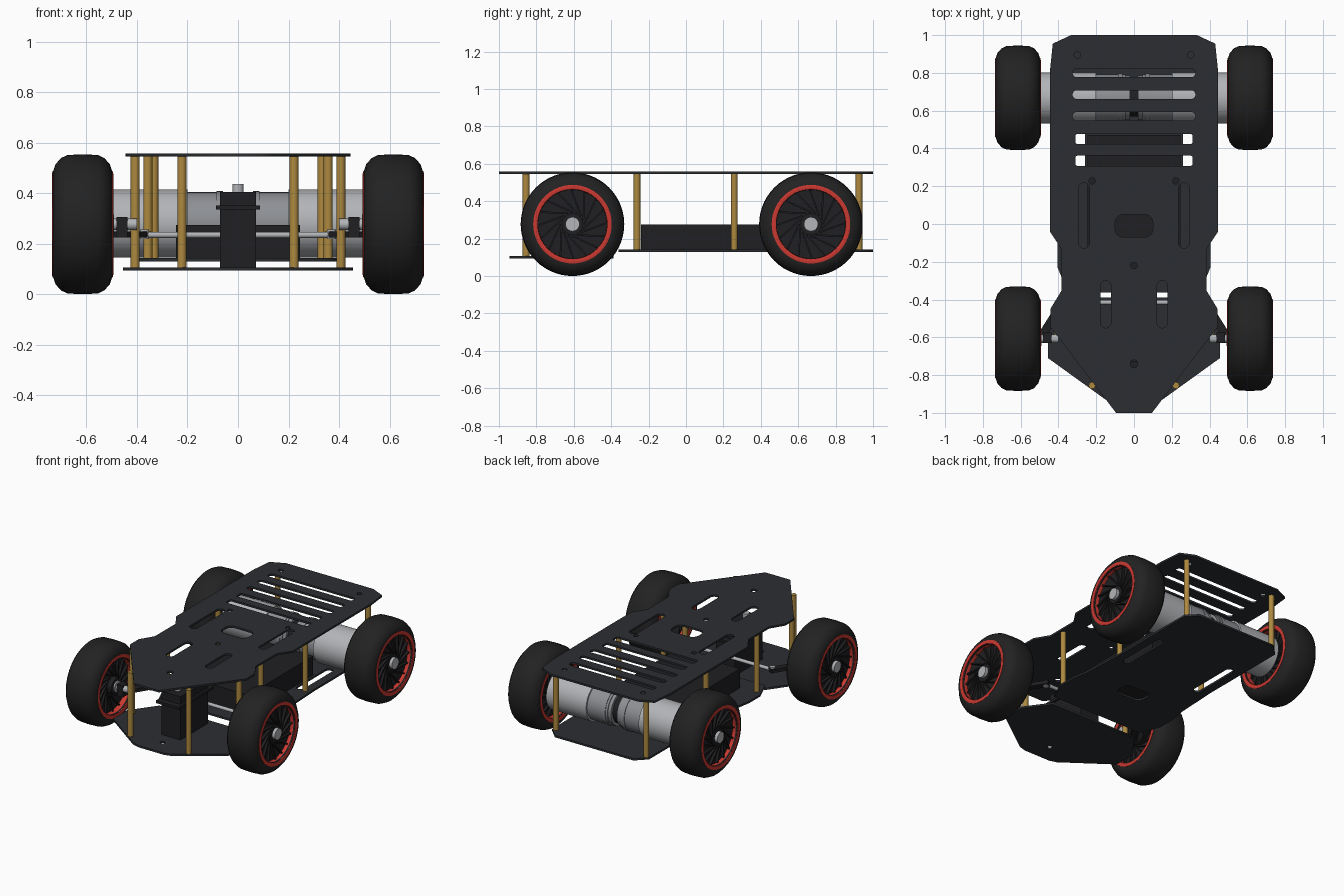
import bpy, bmesh, math
from mathutils import Vector, Matrix

if "Cube" in bpy.data.objects:
    bpy.data.objects.remove(bpy.data.objects["Cube"])


def mat(name, r, g, b):
    m = bpy.data.materials.new(name)
    m.diffuse_color = (r, g, b, 1)
    m.use_nodes = True
    m.node_tree.nodes["Principled BSDF"].inputs["Base Color"].default_value = m.diffuse_color
    return m


PLATE = mat("plate_black", .024, .027, .031)
RUBBER = mat("rubber", .016, .016, .016)
DARK = mat("dark_plastic", .014, .014, .016)
RED = mat("red", .6, .04, .03)
BRASS = mat("brass", .42, .25, .05)
STEEL = mat("steel", .45, .46, .48)
CAN = mat("motor_can", .27, .28, .3)


def finish(ob, m, smooth=True):
    ob.data.materials.clear()
    ob.data.materials.append(m)
    bpy.ops.object.select_all(action='DESELECT')
    ob.select_set(True)
    bpy.context.view_layer.objects.active = ob
    if smooth:
        bpy.ops.object.shade_smooth_by_angle(angle=math.radians(35))
    return ob


def from_bm(name, bm, m):
    bmesh.ops.recalc_face_normals(bm, faces=bm.faces)
    me = bpy.data.meshes.new(name)
    bm.to_mesh(me)
    bm.free()
    ob = bpy.data.objects.new(name, me)
    bpy.context.collection.objects.link(ob)
    return finish(ob, m)


def box(name, lo, hi, m):
    lo, hi = Vector(lo), Vector(hi)
    bm = bmesh.new()
    bmesh.ops.create_cube(bm, size=1, matrix=Matrix.Translation((lo + hi) / 2)
                          @ Matrix.Diagonal((*(hi - lo), 1)))
    return from_bm(name, bm, m)


def rod(name, a, b, r, m, n=24):
    a, b = Vector(a), Vector(b)
    rot = Vector((0, 0, 1)).rotation_difference(b - a).to_matrix().to_4x4()
    bm = bmesh.new()
    bmesh.ops.create_cone(bm, cap_ends=True, segments=n, radius1=r, radius2=r,
                          depth=(b - a).length, matrix=Matrix.Translation((a + b) / 2) @ rot)
    return from_bm(name, bm, m)


def lathe(name, profile, loc, m, n=48):
    """Closed (x, radius) profile spun about the x axis."""
    bm = bmesh.new()
    rings = []
    for i in range(n):
        t = 2 * math.pi * i / n
        rings.append([bm.verts.new((loc[0] + x, loc[1] + r * math.cos(t), loc[2] + r * math.sin(t)))
                      for x, r in profile])
    k = len(profile)
    for i in range(n):
        for j in range(k):
            p, q = rings[i], rings[(i + 1) % n]
            bm.faces.new((p[j], p[(j + 1) % k], q[(j + 1) % k], q[j]))
    return from_bm(name, bm, m)


def slot(cx, cy, w, h, r=None, n=6):
    """Rounded rectangle outline."""
    r = min(w, h) / 2 - .0005 if r is None else r
    pts = []
    for k, (sx, sy) in enumerate(((1, 1), (-1, 1), (-1, -1), (1, -1))):
        for i in range(n + 1):
            t = math.pi / 2 * (k + i / n)
            pts.append((cx + sx * (w / 2 - r) + r * math.cos(t), cy + sy * (h / 2 - r) + r * math.sin(t)))
    return pts


def hole(x, y, r=.017):
    return slot(x, y, 2 * r, 2 * r)


def plate(name, half, z, thick, holes):
    """Flat plate from half an outline (x > 0), mirrored, with cut-outs."""
    cu = bpy.data.curves.new(name, 'CURVE')
    cu.dimensions, cu.fill_mode, cu.extrude = '2D', 'BOTH', thick / 2
    for pts in [half + [(-x, y) for x, y in reversed(half)]] + holes:
        sp = cu.splines.new('POLY')
        sp.points.add(len(pts) - 1)
        for p, (x, y) in zip(sp.points, pts):
            p.co = (x, y, 0, 1)
        sp.use_cyclic_u = True
    ob = bpy.data.objects.new(name, cu)
    ob.location.z = z
    bpy.context.collection.objects.link(ob)
    bpy.ops.object.select_all(action='DESELECT')
    ob.select_set(True)
    bpy.context.view_layer.objects.active = ob
    bpy.ops.object.convert(target='MESH')
    return finish(bpy.context.view_layer.objects.active, PLATE, False)


# Top deck with vents, slots and screw holes
vents = [slot(0, y, .65, .046) for y in (.80, .685, .57)]
vents += [slot(0, y, .62, .055, .012) for y in (.45, .335)]
vents += [slot(0, -.01, .2, .12, .045), hole(0, -.22), hole(0, -.74, .02)]
for s in (-1, 1):
    vents += [slot(s * .265, .045, .058, .345), slot(s * .15, -.425, .056, .25),
              hole(s * .3, .895), hole(s * .222, .228)]
plate("top_deck", [(.333, 1), (.43, .955), (.445, .81), (.445, -.04), (.385, -.13), (.385, -.355),
                   (.443, -.45), (.443, -.545), (.137, -.945), (.095, -1)], .551, .013, vents)

# Lower decks: rear one, and a separate lower one at the nose
plate("rear_lower_deck", [(.3, 1), (.37, .93), (.37, .3), (.385, 0), (.405, -.11), (.405, -.23), (.35, -.362)],
      .136, .013, [slot(s * .285, .43, .052, .36) for s in (-1, 1)] + [slot(0, -.01, .2, .12, .045)])
plate("front_lower_deck", [(.33, -.388), (.455, -.56), (.455, -.71), (.15, -.93), (.1, -.945)],
      .1, .013, [hole(0, -.82)])

# Battery box
box("battery_box", (-.245, -.24, .142), (.245, .47, .275), DARK)

# Steering servo
box("servo_body", (-.072, -.73, .106), (.072, -.43, .405), DARK)
box("servo_flange", (-.088, -.77, .335), (.088, -.39, .352), DARK)
rod("servo_shaft", (0, -.655, .405), (0, -.655, .437), .022, STEEL)

# Tie rod
rod("tie_rod", (-.375, -.415, .235), (.375, -.415, .235), .012, STEEL, 16)

# Wheel sections in (x, radius), outer side is +x
TYRE = [(-.115, .185), (-.117, .21), (-.108, .237), (-.086, .262), (-.06, .274), (0, .277),
        (.06, .274), (.086, .262), (.108, .237), (.117, .21), (.115, .185)]
RIM = [(-.119, .187), (-.122, .198), (-.119, .21), (-.1, .21), (.1, .21), (.119, .21), (.122, .198),
       (.119, .187), (.095, .184), (-.095, .184)]


def wheel(name, s, y):
    c = (s * .615, y, .277)
    lathe(name + "_tyre", [(s * x, r) for x, r in TYRE], c, RUBBER, 56)
    lathe(name + "_rim", [(s * x, r) for x, r in RIM], c, RED, 56)
    lathe(name + "_disc", [(s * x, r) for x, r in ((-.07, .03), (-.07, .186), (.08, .186), (.08, .03))], c, DARK)
    # Slanted spokes on both sides of the disc
    bm = bmesh.new()
    for i in range(16):
        t = 2 * math.pi * i / 16
        m = (Matrix.Translation(c) @ Matrix.Rotation(t, 4, 'X') @ Matrix.Translation((s * .006, .02, .112))
             @ Matrix.Rotation(.35, 4, 'X') @ Matrix.Diagonal((.184, .009, .145, 1)))
        bmesh.ops.create_cube(bm, size=1, matrix=m)
    from_bm(name + "_spokes", bm, DARK)
    rod(name + "_hub", (s * .5, y, .277), (s * .712, y, .277), .058, DARK)
    rod(name + "_hub_cap", (s * .49, y, .277), (s * .733, y, .277), .038, STEEL)


for s, side in ((-1, "left"), (1, "right")):
    wheel("front_wheel_" + side, s, -.607)
    wheel("rear_wheel_" + side, s, .668)

    # Drive motor and gearbox
    y, z = .668, .28
    rod("gearbox_" + side, (s * .2, y, z), (s * .505, y, z), .135, STEEL, 48)
    rod("motor_can_" + side, (s * .045, y, z), (s * .2, y, z), .124, CAN, 48)
    rod("motor_band_" + side, (s * .06, y, z), (s * .085, y, z), .128, CAN, 48)
    rod("motor_end_" + side, (s * .022, y, z), (s * .045, y, z), .118, CAN, 48)
    rod("motor_terminal_" + side, (0, y, z), (s * .022, y, z), .1, DARK, 32)

    # Standoff posts
    for i, (px, py, pz) in enumerate(((.222, -.855, .1), (.407, -.57, .1), (.357, -.262, .136),
                                      (.333, .258, .136), (.345, .925, .136))):
        rod(f"post_{side}_{i}", (s * px, py, pz), (s * px, py, .546), .018, BRASS, 12)

    # Steering knuckle: pivot block, axle, angled arm and rod joint
    box("knuckle_" + side, (s * .46 - .022, -.63, .225), (s * .46 + .022, -.575, .305), DARK)
    rod("front_axle_" + side, (s * .40, -.607, .277), (s * .56, -.607, .277), .022, STEEL)
    arm = box("steering_arm_" + side, (-.125, -.022, -.012), (.125, .022, .012), DARK)
    arm.location = (s * .43, -.5, .236)
    arm.rotation_euler.z = math.atan2(-.19, s * .12)
    rod("rod_joint_" + side, (s * .37, -.415, .218), (s * .37, -.415, .256), .018, STEEL, 16)
